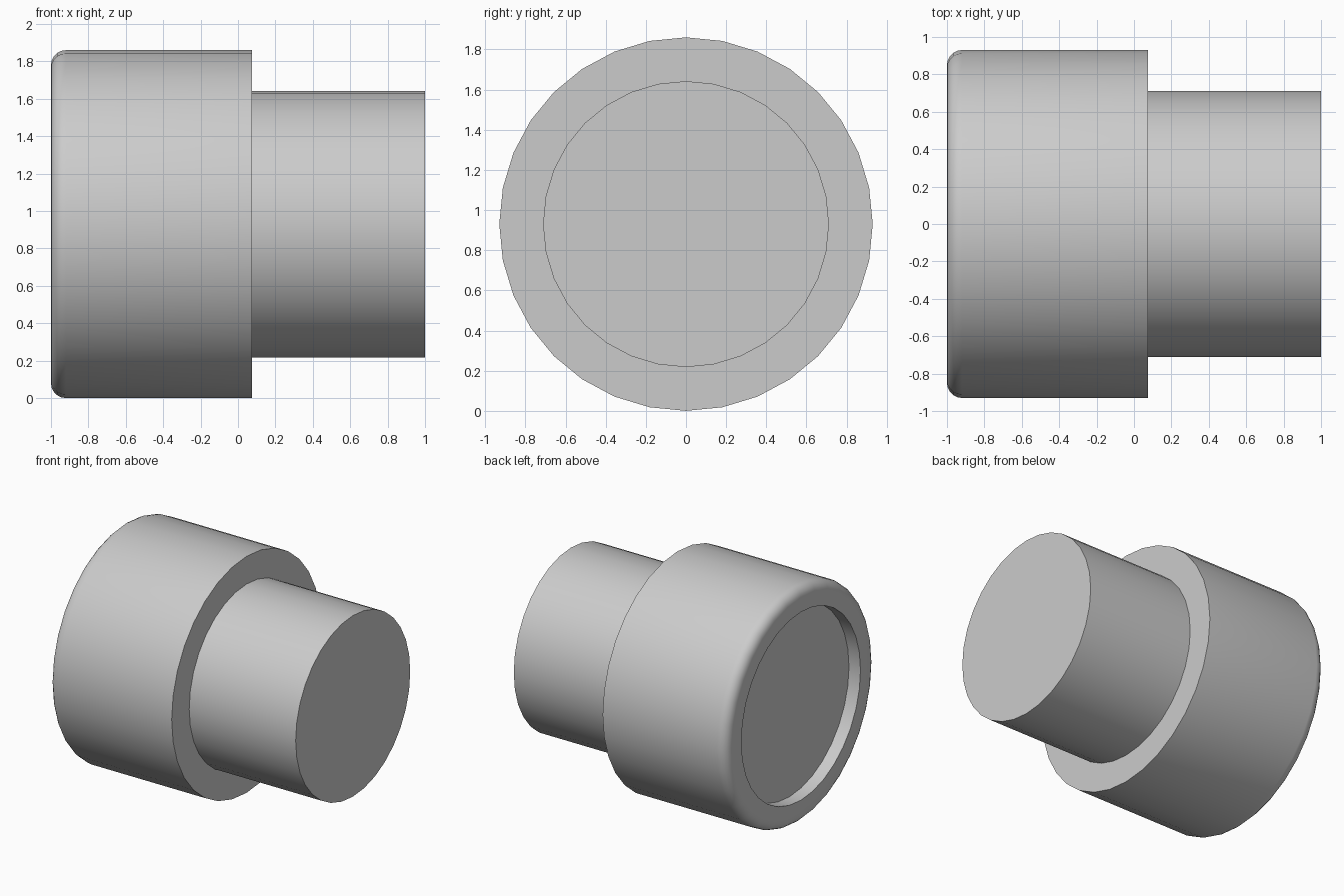
import bpy, bmesh
from math import sin, cos, pi

if "Cube" in bpy.data.objects:
    bpy.data.objects.remove(bpy.data.objects["Cube"])

SIDES = 32
R_BIG, R_SMALL, R_RECESS = 0.93, 0.712, 0.74
STEP_X, ROUND, DEPTH = 0.074, 0.08, 0.1

# half profile as (x, radius): recess floor, rounded rim, body, step, plug
profile = [(-1 + DEPTH, R_RECESS), (-1, R_RECESS)]
for i in range(6):
    a = i / 5 * pi / 2
    profile.append((-1 + ROUND * (1 - sin(a)), R_BIG - ROUND * (1 - cos(a))))
# order the rim from the end face outwards to the side wall
profile[2:] = [(-1 + ROUND * (1 - cos(i / 5 * pi / 2)),
                R_BIG - ROUND * (1 - sin(i / 5 * pi / 2))) for i in range(6)]
profile += [(STEP_X, R_BIG), (STEP_X, R_SMALL), (1, R_SMALL)]

# stepped plug revolved round the x axis
bm = bmesh.new()
rings = [[bm.verts.new((x, r * sin(2 * pi * k / SIDES), R_BIG + r * cos(2 * pi * k / SIDES)))
          for k in range(SIDES)] for x, r in profile]
for a, b in zip(rings, rings[1:]):
    for k in range(SIDES):
        n = (k + 1) % SIDES
        bm.faces.new((a[k], a[n], b[n], b[k]))
bm.faces.new(rings[0])
bm.faces.new(rings[-1])
bmesh.ops.recalc_face_normals(bm, faces=bm.faces)

mesh = bpy.data.meshes.new("stepped_plug")
bm.to_mesh(mesh)
bm.free()
plug = bpy.data.objects.new("stepped_plug", mesh)
bpy.context.collection.objects.link(plug)

bpy.context.view_layer.objects.active = plug
plug.select_set(True)
bpy.ops.object.shade_smooth_by_angle(angle=pi / 6)
